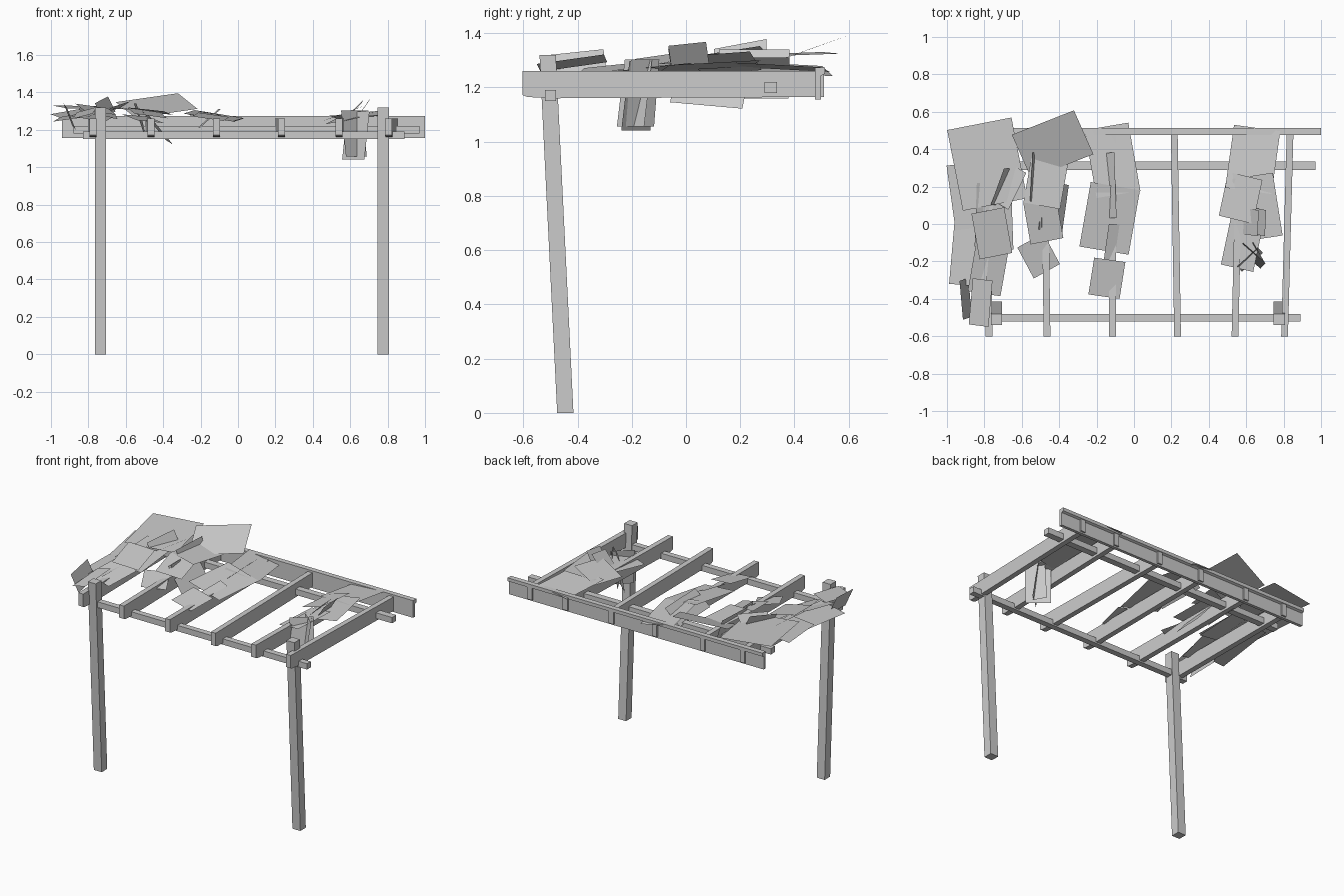
import bpy, bmesh
from math import radians
from mathutils import Matrix


def finish(name, bm):
    mesh = bpy.data.meshes.new(name)
    bm.to_mesh(mesh)
    bm.free()
    ob = bpy.data.objects.new(name, mesh)
    bpy.context.collection.objects.link(ob)
    return ob


def loft(name, ring_a, ring_b):
    """Closed solid between two matching outlines."""
    bm = bmesh.new()
    a = [bm.verts.new(p) for p in ring_a]
    b = [bm.verts.new(p) for p in ring_b]
    bm.faces.new(a)
    bm.faces.new(b[::-1])
    n = len(a)
    for i in range(n):
        j = (i + 1) % n
        bm.faces.new((a[i], b[i], b[j], a[j]))
    bmesh.ops.recalc_face_normals(bm, faces=bm.faces[:])
    return finish(name, bm)


def beam(name, x0, x1, prof):
    """Straight member along x with a y-z profile."""
    return loft(name, [(x0, y, z) for y, z in prof], [(x1, y, z) for y, z in prof])


def rect(y0, y1, z0, z1):
    return [(y0, z0), (y1, z0), (y1, z1), (y0, z1)]


def leaves(name, specs):
    """Flat leaf quads: x, y, z, width, length, yaw, pitch, roll (degrees)."""
    bm = bmesh.new()
    for x, y, z, w, l, yaw, pitch, roll in specs:
        rot = (Matrix.Rotation(radians(yaw), 4, 'Z')
               @ Matrix.Rotation(radians(pitch), 4, 'X')
               @ Matrix.Rotation(radians(roll), 4, 'Y'))
        m = Matrix.Translation((x, y, z)) @ rot @ Matrix.Diagonal((w, l, 1, 1))
        bmesh.ops.create_grid(bm, x_segments=1, y_segments=1, size=0.5, matrix=m)
    return finish(name, bm)


# leaning front posts
for side, x in (("left", -0.735), ("right", 0.777)):
    def foot(yc, z):
        return [(x + sx * 0.03, yc + sy * 0.03, z)
                for sx, sy in ((-1, -1), (1, -1), (1, 1), (-1, 1))]
    loft(side + "_post", foot(-0.445, 0), foot(-0.51, 1.32))

# long beams, and rear ledger board with a projecting top lip
beam("front_beam", -0.83, 0.89, rect(-0.52, -0.48, 1.15, 1.19))
beam("rear_beam", -0.88, 0.97, rect(0.29, 0.335, 1.18, 1.22))
beam("rear_ledger", -0.94, 1.0, [(0.476, 1.155), (0.497, 1.155), (0.497, 1.243),
                                 (0.512, 1.25), (0.512, 1.273), (0.476, 1.273)])

# rafters, their rear ends passing through the ledger
rafter = [(-0.602, 1.26), (-0.602, 1.172), (-0.585, 1.165), (-0.5, 1.16),
          (0.508, 1.165), (0.508, 1.26)]
for i, (xf, xb) in enumerate([(-0.775, -0.785), (-0.465, -0.48), (-0.115, -0.115),
                              (0.233, 0.215), (0.54, 0.565), (0.805, 0.835)]):
    def side_ring(off):
        return [(xf + (xb - xf) * (y + 0.6) / 1.11 + off, y, z) for y, z in rafter]
    loft("rafter_%d" % (i + 1), side_ring(-0.018), side_ring(0.018))

# foliage over the left corner
leaves("left_leaves", [
    (-0.785, 0.32, 1.32, 0.35, 0.44, 11, 2, 1),
    (-0.87, -0.10, 1.27, 0.20, 0.46, -5, 3, -8),
    (-0.89, 0.15, 1.29, 0.18, 0.35, 8, 3, -10),
    (-0.76, -0.05, 1.31, 0.18, 0.25, 10, 8, 8),
    (-0.78, -0.25, 1.27, 0.18, 0.25, -10, 6, 10),
    (-0.81, 0.05, 1.30, 0.08, 0.34, -2, 3, 25),
    (-0.82, -0.42, 1.29, 0.11, 0.25, -5, 8, -15),
    (-0.90, -0.40, 1.27, 0.13, 0.21, 5, 6, 68),
    (-0.71, 0.20, 1.32, 0.09, 0.21, -20, 10, 65),
    (-0.65, 0.19, 1.32, 0.07, 0.22, -26, 8, -30),
    (-0.72, 0.03, 1.28, 0.14, 0.34, 2, 4, 8),
])

# foliage over the second and third rafters
leaves("middle_leaves", [
    (-0.435, 0.425, 1.33, 0.36, 0.27, 24, 18, -8),
    (-0.47, 0.23, 1.30, 0.20, 0.27, -10, -4, 6),
    (-0.485, 0.02, 1.29, 0.18, 0.23, 10, 8, 8),
    (-0.51, -0.17, 1.26, 0.16, 0.19, 28, 10, 5),
    (-0.52, 0.25, 1.25, 0.19, 0.26, -3, 0, 72),
    (-0.43, 0.09, 1.21, 0.20, 0.27, -8, -5, 50),
    (-0.49, 0.03, 1.27, 0.08, 0.10, 0, 0, 82),
    (-0.115, 0.34, 1.27, 0.24, 0.37, 10, -3, 9),
    (-0.13, 0.03, 1.275, 0.27, 0.35, -10, 3, 9),
    (-0.145, -0.29, 1.27, 0.17, 0.20, -9, 6, 8),
    (-0.155, 0.205, 1.26, 0.15, 0.35, 2, 0, -42),
    (-0.12, -0.10, 1.27, 0.06, 0.20, -8, 6, 20),
])

# foliage on the right, with hanging leaves
leaves("right_leaves", [
    (0.635, 0.345, 1.275, 0.25, 0.34, -8, -3, -4),
    (0.66, 0.09, 1.28, 0.22, 0.34, 9, 3, -6),
    (0.57, 0.14, 1.29, 0.20, 0.24, -12, 4, -20),
    (0.58, -0.10, 1.26, 0.18, 0.28, -12, 6, -10),
    (0.625, 0.01, 1.31, 0.11, 0.14, -3, 6, -45),
    (0.675, 0.01, 1.32, 0.10, 0.14, -3, 6, -55),
    (0.62, -0.19, 1.18, 0.15, 0.25, 42, 81, 0),
    (0.63, -0.17, 1.17, 0.16, 0.26, -42, 81, 0),
    (0.65, -0.16, 1.18, 0.12, 0.25, -60, 81, 0),
])
